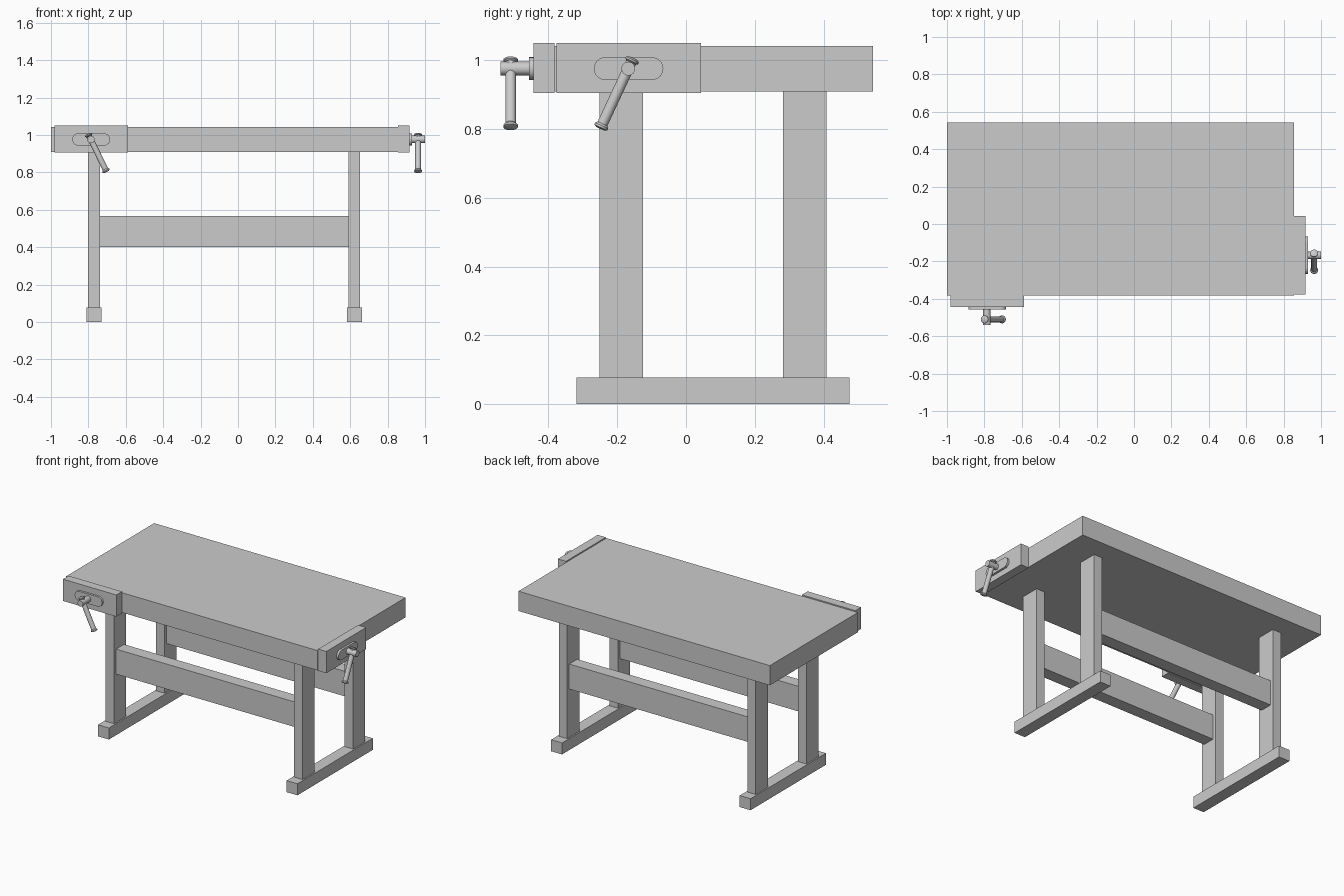
import bpy, bmesh, math
from mathutils import Matrix, Vector

if "Cube" in bpy.data.objects:
    bpy.data.objects.remove(bpy.data.objects["Cube"])


def add_object(name, bm, matrix=Matrix(), smooth=False):
    bmesh.ops.recalc_face_normals(bm, faces=bm.faces)
    mesh = bpy.data.meshes.new(name)
    bm.to_mesh(mesh)
    bm.free()
    ob = bpy.data.objects.new(name, mesh)
    bpy.context.collection.objects.link(ob)
    ob.matrix_world = matrix
    if smooth:
        bpy.ops.object.select_all(action='DESELECT')
        bpy.context.view_layer.objects.active = ob
        ob.select_set(True)
        bpy.ops.object.shade_smooth_by_angle(angle=math.radians(35))
    return ob


def box(name, x, y, z, matrix=Matrix()):
    lo, hi = Vector((x[0], y[0], z[0])), Vector((x[1], y[1], z[1]))
    bm = bmesh.new()
    bmesh.ops.create_cube(bm, size=1)
    bmesh.ops.scale(bm, vec=hi - lo, verts=bm.verts)
    bmesh.ops.translate(bm, vec=(lo + hi) / 2, verts=bm.verts)
    return add_object(name, bm, matrix)


def lathe(name, profile, matrix, n=24):
    # Revolve (radius, height) points around local z
    bm = bmesh.new()
    rings = [[bm.verts.new((r * math.cos(2 * math.pi * i / n),
                            r * math.sin(2 * math.pi * i / n), h))
              for i in range(n)] for r, h in profile]
    for a, b in zip(rings, rings[1:]):
        for i in range(n):
            j = (i + 1) % n
            bm.faces.new((a[i], a[j], b[j], b[i]))
    bm.faces.new(rings[0])
    bm.faces.new(rings[-1])
    return add_object(name, bm, matrix, True)


def oval_plate(name, half_len, r, y0, y1, matrix, n=12):
    bm = bmesh.new()
    pts = []
    for side in (1, -1):
        for i in range(n + 1):
            a = -math.pi / 2 + math.pi * i / n
            pts.append((side * (half_len - r + r * math.cos(a)), y0, side * r * math.sin(a)))
    face = bm.faces.new([bm.verts.new(p) for p in pts])
    ext = bmesh.ops.extrude_face_region(bm, geom=[face], use_keep_orig=True)
    verts = [v for v in ext['geom'] if isinstance(v, bmesh.types.BMVert)]
    bmesh.ops.translate(bm, vec=(0, y1 - y0, 0), verts=verts)
    return add_object(name, bm, matrix, True)


def vise(name, center, turn, half_len, thick, lean, screw_x):
    # Local frame: origin on the bench edge, -y points outwards
    m = Matrix.Translation(center) @ Matrix.Rotation(turn, 4, 'Z')
    box(name + "_jaw", (-half_len, half_len), (-thick, 0), (-0.071, 0.074), m)
    oval_plate(name + "_plate", 0.101, 0.033, -thick + 0.003, -thick - 0.014, m)
    # Screw boss pointing outwards
    ms = m @ Matrix.Translation((screw_x, 0, 0)) @ Matrix.Rotation(math.pi / 2, 4, 'X')
    lathe(name + "_screw", [(0.02, thick), (0.02, 0.156 if turn == 0 else 0.144)], ms)
    # Leaning handle bar with knobs at both ends
    mb = (m @ Matrix.Translation((screw_x, -0.127 if turn == 0 else -0.107, 0))
          @ Matrix.Rotation(lean, 4, 'Y'))
    lathe(name + "_handle", [
        (0.012, -0.193), (0.021, -0.189), (0.021, -0.183), (0.0155, -0.177),
        (0.0155, 0.02), (0.021, 0.024), (0.021, 0.029), (0.012, 0.034)], mb)


# Bench top
box("bench_top", (-1.0, 0.856), (-0.383, 0.544), (0.91, 1.042))

# Feet, legs
for side, cx in (("left", -0.77), ("right", 0.622)):
    box(side + "_foot", (cx - 0.04, cx + 0.04), (-0.319, 0.476), (0, 0.077))
    for end, cy in (("front", -0.188), ("back", 0.345)):
        box(f"{end}_{side}_leg", (cx - 0.031, cx + 0.031),
            (cy - 0.0635, cy + 0.0635), (0.077, 0.91))

# Long rails between the legs
for end, cy in (("front", -0.188), ("back", 0.345)):
    box(end + "_rail", (-0.739, 0.591), (cy - 0.042, cy + 0.042), (0.40, 0.567))

# Front vise and end vise
vise("front_vise", (-0.785, -0.383, 0.976), 0, 0.197, 0.06, -math.radians(26), -0.002)
vise("end_vise", (0.856, -0.167, 0.976), math.pi / 2, 0.21, 0.06, math.radians(25), -0.001)
